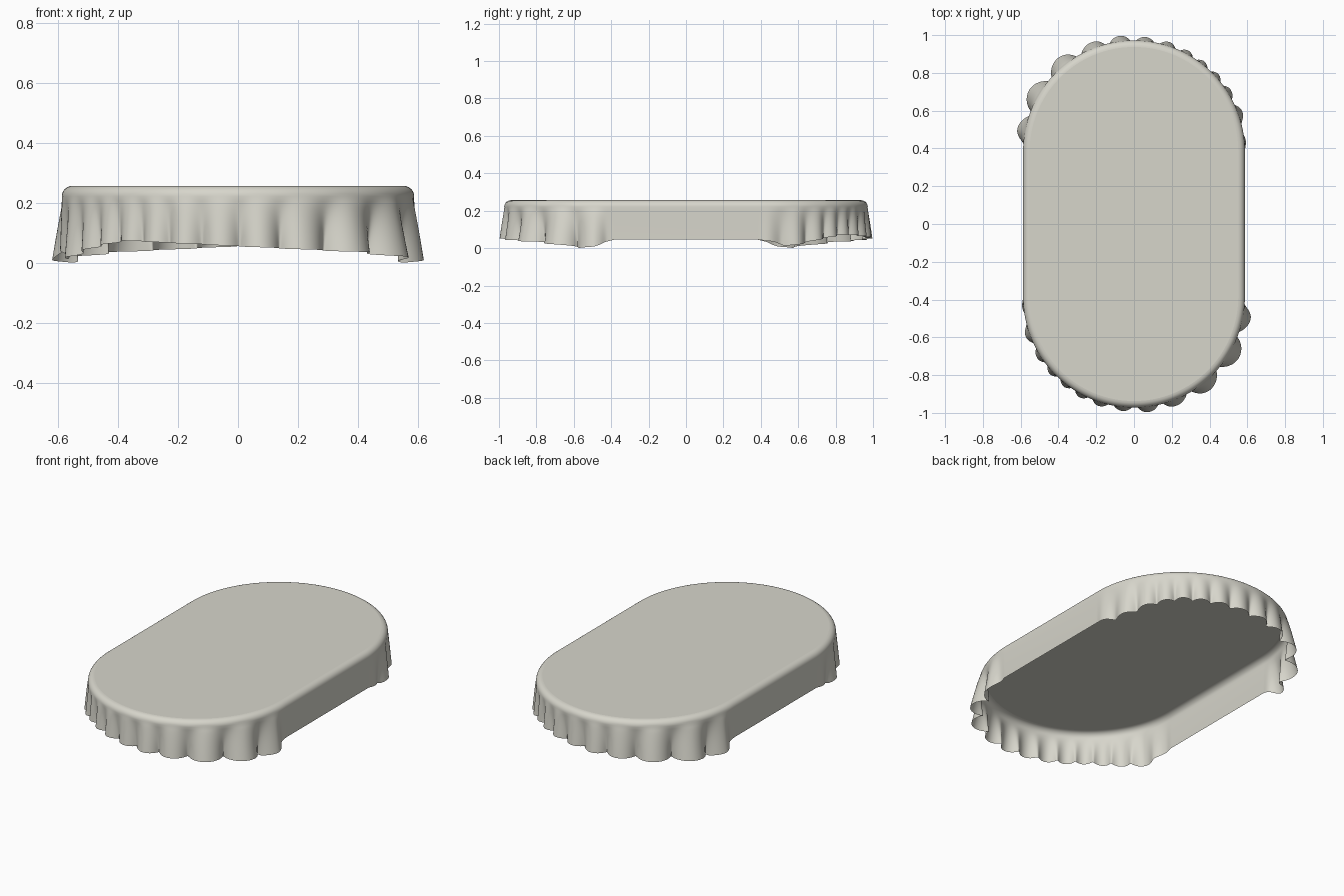
import bpy, bmesh, math

if "Cube" in bpy.data.objects:
    bpy.data.objects.remove(bpy.data.objects["Cube"])

R, HALF, TOP = 0.587, 0.385, 0.256     # end radius, half straight length, top height
EDGE = 0.035                           # rounded rim radius
STEPS = 220                            # samples round each end

# Fold peaks round one end (degrees) and how far the hem sticks out at each
PEAKS = [-12, 4, 20, 32.5, 42.5, 52, 61.5, 72, 84, 97, 111, 129, 150, 170, 190]
OUT = [(0, 0.0), (4, 0.007), (20, 0.024), (32, 0.020), (52, 0.017), (72, 0.021), (84, 0.021),
       (97, 0.029), (111, 0.032), (129, 0.050), (150, 0.056), (170, 0.042), (176, 0.010), (180, 0.0)]
# Hem height round one end
HEM = [(0, 0.045), (7, 0.036), (15, 0.012), (22, 0.022), (35, 0.05), (50, 0.074), (75, 0.063),
       (90, 0.055), (110, 0.045), (135, 0.034), (150, 0.021), (163, 0.0), (170, 0.008),
       (174, 0.03), (180, 0.045)]


def lerp_keys(keys, t):
    for (a, va), (b, vb) in zip(keys, keys[1:]):
        if t <= b:
            return va + (vb - va) * (t - a) / (b - a)
    return keys[-1][1]


def wave_phase(t):
    keys = [(p, i) for i, p in enumerate(PEAKS)]
    return 2 * math.pi * lerp_keys(keys, t)


def column(t):
    """Points (angle, radius, height) from the rim down to the hem."""
    pts = []
    for k in range(7):
        a = math.pi / 2 * k / 6
        pts.append((t, R - EDGE + EDGE * math.sin(a), TOP - EDGE + EDGE * math.cos(a)))
    ph, out, hem = wave_phase(t), lerp_keys(OUT, t), lerp_keys(HEM, t)
    fade = min(1, t / 8, (180 - t) / 8)
    for k in range(1, 11):
        s = k / 10
        grow = s ** 0.85
        c = math.cos(ph)
        push = out * (0.5 + 0.5 * c) - (0.008 + 0.25 * out) * fade * (0.5 - 0.5 * c)
        swing = 50 * out * math.sin(ph) * fade          # rounds the folds into lobes
        z = (TOP - EDGE) * (1 - s) + hem * s
        pts.append((t + swing * grow, R + push * grow, z))
    return pts


# Tablecloth: an open sheet, the second end is the first turned half round
bm = bmesh.new()
cols = []
for sign in (1, -1):
    for i in range(STEPS + 1):
        col = []
        for t, r, z in column(180 * i / STEPS):
            a = math.radians(t)
            col.append(bm.verts.new((sign * r * math.cos(a), sign * (HALF + r * math.sin(a)), z)))
        cols.append(col)
n = len(cols)
for i in range(n):
    a, b = cols[i], cols[(i + 1) % n]
    for k in range(len(a) - 1):
        bm.faces.new((a[k], a[k + 1], b[k + 1], b[k]))
# Flat top
bm.faces.new([c[0] for c in cols])
bmesh.ops.recalc_face_normals(bm, faces=bm.faces)
top = max(bm.faces, key=lambda f: len(f.verts))
if top.normal.z < 0:
    bmesh.ops.reverse_faces(bm, faces=bm.faces)
for f in bm.faces:
    f.smooth = True
top.smooth = False

mesh = bpy.data.meshes.new("tablecloth")
bm.to_mesh(mesh)
bm.free()
cloth = bpy.data.objects.new("tablecloth", mesh)
bpy.context.collection.objects.link(cloth)

mat = bpy.data.materials.new("off white cloth")
mat.diffuse_color = (0.68, 0.67, 0.60, 1)
mat.use_nodes = True
mat.node_tree.nodes["Principled BSDF"].inputs["Base Color"].default_value = mat.diffuse_color
mesh.materials.append(mat)
